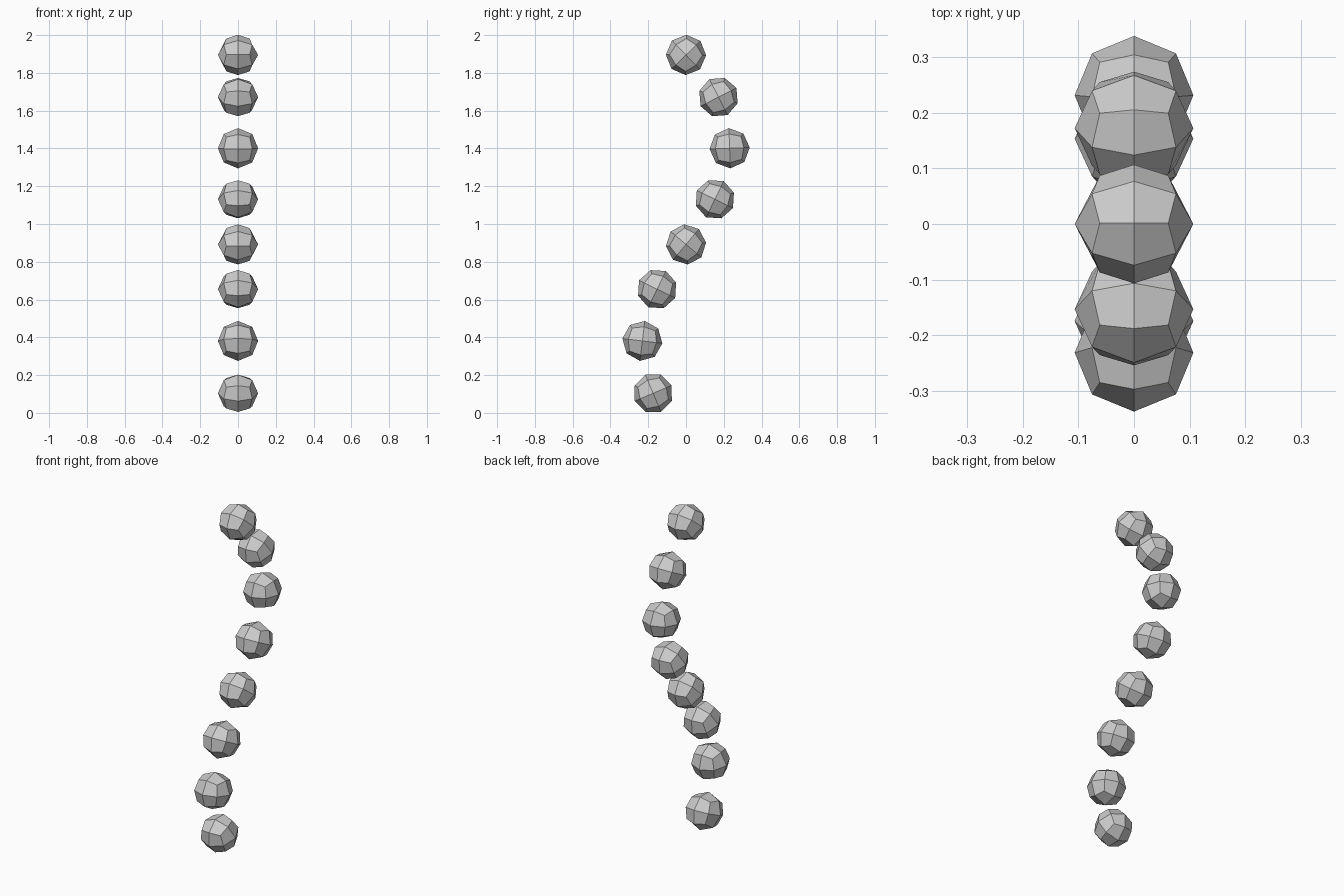
import bpy, bmesh
from math import radians

if "Cube" in bpy.data.objects:
    bpy.data.objects.remove(bpy.data.objects["Cube"])

R = 0.1065

# Bead centres (y, z) along a wavy path and their tilt about x
beads = [
    (0.000, 1.895, 44), (0.172, 1.672, 27), (0.231, 1.401, 2), (0.153, 1.131, -26),
    (0.000, 0.892, -40), (-0.153, 0.655, -26), (-0.231, 0.381, -7), (-0.174, 0.104, 23),
]


def bead_mesh():
    # Cube split once per edge and pushed out to a sphere: 24 flat quads
    bm = bmesh.new()
    bmesh.ops.create_cube(bm, size=2)
    bmesh.ops.subdivide_edges(bm, edges=bm.edges[:], cuts=1, use_grid_fill=True)
    for v in bm.verts:
        v.co = v.co.normalized() * R
    me = bpy.data.meshes.new("bead")
    bm.to_mesh(me)
    bm.free()
    return me


mesh = bead_mesh()
for i, (y, z, tilt) in enumerate(beads, 1):
    ob = bpy.data.objects.new(f"bead_{i}", mesh)
    ob.location = (0, y, z)
    ob.rotation_euler.x = radians(tilt)
    bpy.context.collection.objects.link(ob)
